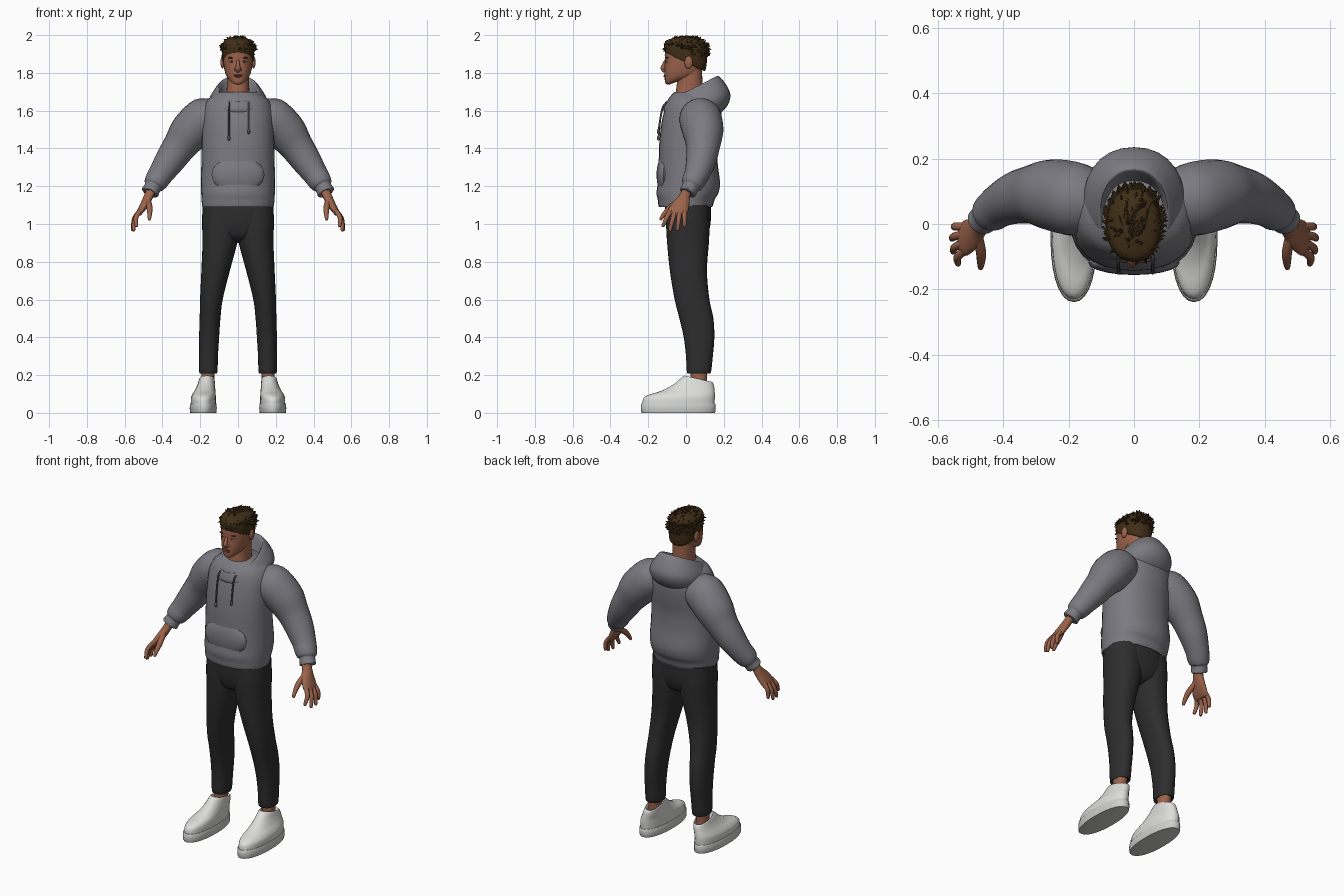
import bpy, bmesh, math, random
from mathutils import Vector, Matrix

if "Cube" in bpy.data.objects:
    bpy.data.objects.remove(bpy.data.objects["Cube"])
random.seed(4)


def material(name, r, g, b):
    mat = bpy.data.materials.new(name)
    mat.use_nodes = True
    mat.diffuse_color = (r, g, b, 1)
    shader = mat.node_tree.nodes["Principled BSDF"]
    shader.inputs["Base Color"].default_value = (r, g, b, 1)
    shader.inputs["Roughness"].default_value = 0.8
    return mat


FLEECE = material("grey fleece", .2, .195, .22)
CORD = material("dark grey cord", .09, .088, .1)
CLOTH = material("black cloth", .026, .026, .027)
SKIN = material("brown skin", .33, .125, .07)
LIP = material("lip", .25, .075, .05)
HAIR = material("dark brown hair", .05, .027, .008)
LEATHER = material("white leather", .72, .72, .7)
RUBBER = material("off white rubber", .62, .62, .6)
EYE = material("eye white", .5, .45, .42)
IRIS = material("dark iris", .02, .012, .008)


def finish(name, bm, mat, angle=50):
    """Turn a bmesh into a shaded object."""
    bmesh.ops.recalc_face_normals(bm, faces=bm.faces)
    mesh = bpy.data.meshes.new(name)
    bm.to_mesh(mesh)
    bm.free()
    mesh.materials.append(mat)
    mesh.shade_smooth()
    mesh.set_sharp_from_angle(angle=math.radians(angle))
    obj = bpy.data.objects.new(name, mesh)
    bpy.context.collection.objects.link(obj)
    return obj


def ring(rx, front, back, zf, zb=None, x=0, power=2.2, count=28):
    """Rounded cross-section; its height may differ between front and back."""
    zb = zf if zb is None else zb
    points = []
    for i in range(count):
        a = math.tau * i / count
        s, c = [math.copysign(abs(v) ** (2 / power), v) for v in (math.sin(a), math.cos(a))]
        points.append(Vector((x + rx * s,
                              (front + back) / 2 + (front - back) / 2 * c,
                              (zf + zb) / 2 + (zf - zb) / 2 * c)))
    return points


def tube(path, count=16):
    """Round cross-sections along a path of (x, y, z, radius)."""
    centres = [Vector(p[:3]) for p in path]
    rings = []
    for i, (centre, p) in enumerate(zip(centres, path)):
        along = centres[min(i + 1, len(path) - 1)] - centres[max(i - 1, 0)]
        across = along.cross(Vector((0, 1, 0))).normalized()
        other = along.cross(across).normalized()
        rings.append([centre + p[3] * (across * math.cos(a) + other * math.sin(a))
                      for a in (math.tau * k / count for k in range(count))])
    return rings


def smooth_rings(rings, steps):
    """Spline through the cross-sections."""
    result = []
    for i in range(len(rings) - 1):
        quad = [rings[max(i - 1, 0)], rings[i], rings[i + 1], rings[min(i + 2, len(rings) - 1)]]
        for k in range(steps):
            t = k / steps
            result.append([b + (c - a) * (t / 2) + (2 * a - 5 * b + 4 * c - d) * (t * t / 2)
                           + (3 * b - a - 3 * c + d) * (t ** 3 / 2)
                           for a, b, c, d in zip(*quad)])
    return result + [rings[-1]]


def loft(name, rings, mat, side=1, steps=4, caps=True):
    bm = bmesh.new()
    rows = [[bm.verts.new((p.x * side, p.y, p.z)) for p in r] for r in smooth_rings(rings, steps)]
    for low, high in zip(rows, rows[1:]):
        for i in range(len(low)):
            bm.faces.new((low[i - 1], low[i], high[i], high[i - 1]))
    if caps:
        bm.faces.new(rows[0])
        bm.faces.new(rows[-1])
    return finish(name, bm, mat)


def pair(name, rings, mat, steps=4):
    for label, side in (("left_", 1), ("right_", -1)):
        loft(label + name, rings, mat, side, steps)


def ball(name, centre, size, mat):
    bm = bmesh.new()
    bmesh.ops.create_uvsphere(bm, u_segments=20, v_segments=12, radius=1,
                              matrix=Matrix.Translation(centre) @ Matrix.Diagonal((*size, 1)))
    return finish(name, bm, mat)


def ball_pair(name, centre, size, mat):
    for label, side in (("left_", 1), ("right_", -1)):
        ball(label + name, (centre[0] * side, *centre[1:]), size, mat)


# Sweatshirt body with gathered hem and front pocket
loft("sweatshirt_body", [
    ring(.17, -.12, .12, 1.11), ring(.188, -.143, .138, 1.09), ring(.193, -.15, .152, 1.13),
    ring(.195, -.156, .172, 1.165), ring(.197, -.15, .18, 1.22), ring(.194, -.145, .168, 1.32),
    ring(.192, -.142, .168, 1.42), ring(.192, -.132, .183, 1.52), ring(.187, -.115, .188, 1.6),
    ring(.16, -.095, .175, 1.66), ring(.1, -.06, .13, 1.7)], FLEECE)
ball("front_pocket", (0, -.118, 1.26), (.14, .038, .1), FLEECE)

# Sleeves: shoulder to elbow, then a puffed wrist and cuff
pair("sleeve", tube([
    (.09, .06, 1.575, .085), (.175, .075, 1.56, .112), (.255, .09, 1.487, .108),
    (.31, .09, 1.41, .09), (.36, .08, 1.337, .08), (.408, .058, 1.265, .067),
    (.432, .04, 1.228, .062), (.446, .03, 1.207, .055), (.45, .025, 1.198, .045),
    (.458, .017, 1.182, .045), (.467, .008, 1.165, .042), (.465, .01, 1.168, .025)], 24), FLEECE)

# Hood lying on the back, open around the neck
loft("hood", [
    ring(.07, -.05, .1, 1.6, 1.63), ring(.085, -.085, .13, 1.62, 1.69),
    ring(.098, -.1, .158, 1.643, 1.772), ring(.112, -.11, .178, 1.645, 1.78),
    ring(.146, -.119, .22, 1.618, 1.725), ring(.157, -.12, .235, 1.6, 1.675),
    ring(.15, -.11, .215, 1.585, 1.62), ring(.13, -.09, .16, 1.575, 1.565)], FLEECE, caps=False)

# Drawstrings with knotted tips
for label, x, end in (("left_", .057, 1.49), ("right_", -.048, 1.455)):
    loft(label + "drawstring", tube([
        (x, -.1, 1.645, .005), (x, -.122, 1.62, .005), (x, -.137, 1.55, .005),
        (x, -.145, end, .005)], 8), CORD)
    ball(label + "drawstring_tip", (x, -.146, end), (.008, .008, .014), CORD)

# Trousers: seat block and two tapering legs
loft("trouser_seat", [
    ring(.18, -.11, .13, 1.13), ring(.188, -.112, .132, 1.06), ring(.187, -.106, .128, .99),
    ring(.13, -.085, .105, .93), ring(.04, -.03, .05, .9)], CLOTH)
pair("trouser_leg", [
    ring(.1, -.1, .12, 1.1, x=.088), ring(.1, -.105, .125, 1, x=.09),
    ring(.092, -.1, .121, .9, x=.096), ring(.075, -.085, .111, .75, x=.119),
    ring(.06, -.06, .124, .6, x=.141), ring(.055, -.035, .145, .5, x=.148),
    ring(.053, -.012, .15, .4, x=.153), ring(.05, 0, .142, .3, x=.156),
    ring(.048, .005, .132, .215, x=.157), ring(.038, .02, .12, .218, x=.157)], CLOTH)

# Ankles and slip-on shoes
pair("ankle", [ring(.036, .022, .118, .25, x=.158), ring(.034, .025, .11, .18, x=.16),
               ring(.036, .015, .115, .1, x=.165)], SKIN)
pair("shoe_sole", [ring(.067, -.232, .15, 0, x=.184), ring(.071, -.238, .156, .006, x=.184),
                   ring(.071, -.238, .157, .045, x=.184), ring(.066, -.23, .15, .05, x=.184)],
     RUBBER, 2)
pair("shoe_upper", [
    ring(.066, -.231, .15, .04, x=.184), ring(.066, -.226, .153, .075, .085, x=.183),
    ring(.06, -.2, .152, .095, .11, x=.179), ring(.053, -.13, .15, .117, .13, x=.173),
    ring(.046, -.065, .147, .152, .15, x=.168), ring(.041, -.015, .14, .193, .162, x=.165),
    ring(.037, .0, .13, .19, .16, x=.164), ring(.033, .015, .115, .14, .12, x=.164)], LEATHER)

# Hands: palm, four fingers and thumb
pair("palm", [ring(.027, -.02, .033, 1.185, x=.457), ring(.026, -.038, .022, 1.15, x=.472),
              ring(.025, -.075, .018, 1.11, x=.491), ring(.021, -.097, .012, 1.07, x=.514),
              ring(.012, -.092, .002, 1.045, x=.528)], SKIN)
for finger, y, tip in (("index", -.082, (.538, -.122, .99)), ("middle", -.057, (.553, -.085, .968)),
                       ("ring", -.032, (.557, -.045, .97)), ("little", -.008, (.55, -.008, .988))):
    base = Vector((.518, y, 1.07))
    tip = Vector(tip)
    bend = (base + tip) / 2 + Vector((.012, 0, .004))
    pair(finger + "_finger", tube([(*base, .013), (*bend, .0125), (*tip, .009),
                                   (*(tip + Vector((0, -.001, -.005))), .003)], 10), SKIN)
pair("thumb", tube([(.478, -.035, 1.125, .016), (.468, -.085, 1.085, .016),
                    (.468, -.118, 1.05, .012), (.469, -.134, 1.025, .008),
                    (.469, -.136, 1.02, .003)], 10), SKIN)

# Neck and head
loft("neck", [ring(.06, -.04, .085, 1.82), ring(.059, -.05, .088, 1.73),
              ring(.066, -.06, .095, 1.67), ring(.085, -.085, .11, 1.61)], SKIN)
loft("head", [
    ring(.018, -.09, -.03, 1.737, 1.76), ring(.04, -.109, .02, 1.744, 1.775),
    ring(.06, -.113, .065, 1.772, 1.79), ring(.071, -.114, .085, 1.81, 1.815),
    ring(.078, -.112, .1, 1.86), ring(.08, -.112, .106, 1.9), ring(.078, -.104, .106, 1.935),
    ring(.06, -.08, .085, 1.967), ring(.02, -.03, .03, 1.98)], SKIN)
loft("nose", tube([(0, -.104, 1.872, .007), (0, -.114, 1.85, .009), (0, -.122, 1.826, .013),
                   (0, -.114, 1.812, .012), (0, -.108, 1.808, .006)], 12), SKIN)
ball_pair("nostril", (.012, -.113, 1.817), (.008, .01, .008), SKIN)
ball("upper_lip", (0, -.11, 1.788), (.023, .008, .005), LIP)
ball("lower_lip", (0, -.11, 1.781), (.019, .0085, .005), LIP)
ball_pair("ear", (.082, .014, 1.856), (.011, .022, .033), SKIN)
ball_pair("eye", (.033, -.098, 1.86), (.014, .009, .006), EYE)
ball_pair("iris", (.033, -.104, 1.86), (.0055, .005, .0055), IRIS)
ball_pair("eyebrow", (.034, -.1, 1.88), (.02, .008, .004), HAIR)

# Hair: close cap with a low nape, covered in short tufts
loft("hair_cap", [
    ring(.077, -.1, .095, 1.905, 1.81), ring(.082, -.111, .104, 1.907, 1.818),
    ring(.085, -.115, .111, 1.93, 1.865), ring(.084, -.115, .113, 1.95, 1.925),
    ring(.072, -.102, .1, 1.973, 1.968), ring(.035, -.05, .05, 1.988)], HAIR)
tufts = bmesh.new()
placed = 0
while placed < 230:
    normal = Vector([random.gauss(0, 1) for _ in range(3)]).normalized()
    if normal.z < (.2 if normal.y < .2 else -.3):
        continue
    placed += 1
    spot = Vector((normal.x * .08, normal.y * .108, 1.917 + normal.z * .068))
    lean = Vector((random.uniform(-.4, .4), random.uniform(-.2, .8), random.uniform(-.5, .2)))
    way = (normal * .55 + lean).normalized()
    size = random.uniform(.024, .034)
    size = min(size, (1.999 - spot.z) / max(way.z, .1))
    place = Matrix.Translation(spot + way * size * .4) @ way.to_track_quat("Z", "Y").to_matrix().to_4x4()
    bmesh.ops.create_cone(tufts, cap_ends=True, segments=5, radius1=.013, radius2=.001,
                          depth=size, matrix=place)
finish("hair_tufts", tufts, HAIR, 30)
